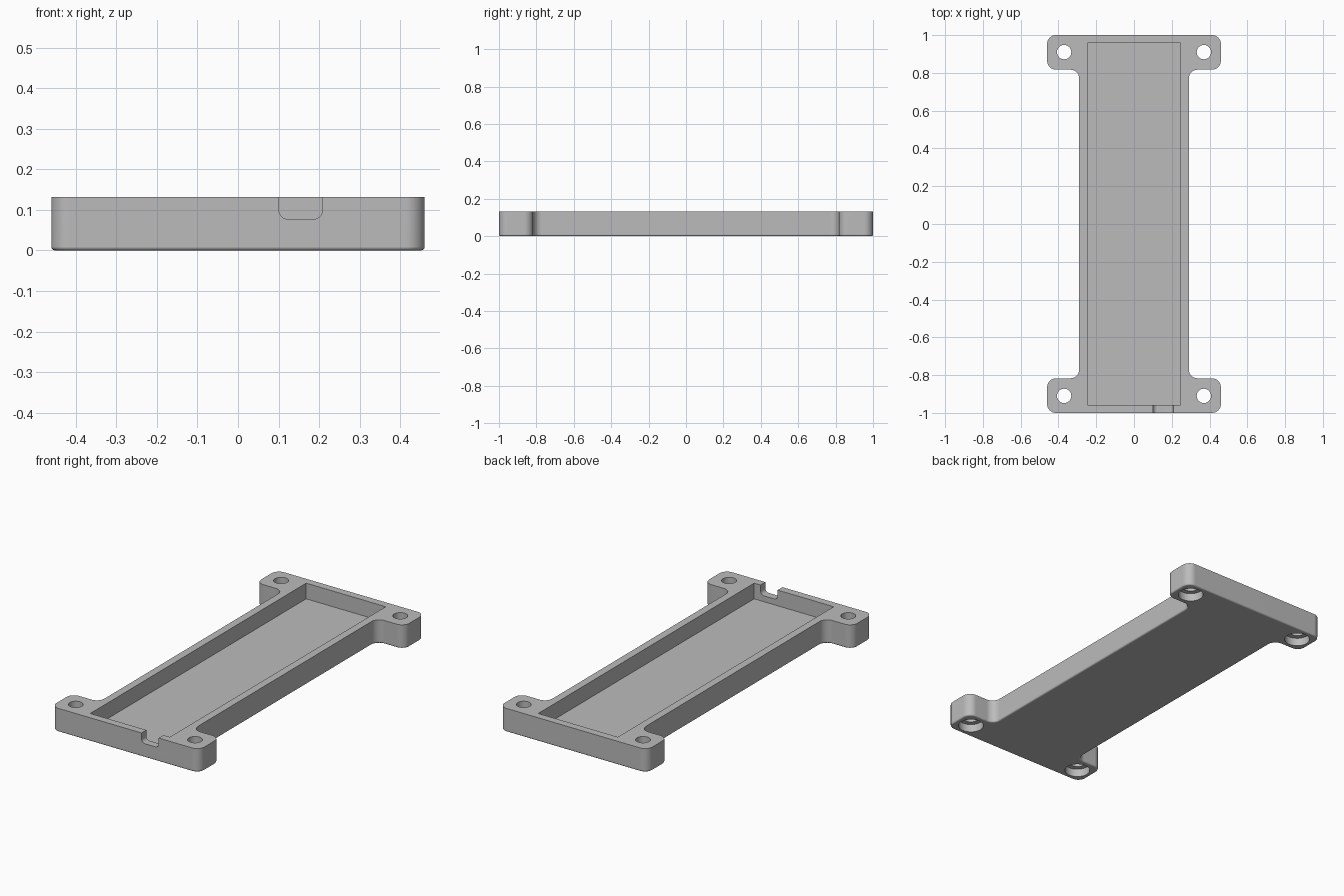
import bpy, bmesh, math
from mathutils import Vector

cube = bpy.data.objects.get("Cube")
if cube:
    bpy.data.objects.remove(cube, do_unlink=True)

HEIGHT, FLOOR = 0.132, 0.044

grey = bpy.data.materials.new("mid_grey")
grey.use_nodes = True
colour = (0.5, 0.5, 0.5, 1)
grey.diffuse_color = colour
grey.node_tree.nodes["Principled BSDF"].inputs["Base Color"].default_value = colour


def rounded(corners, radius, steps=8, sharp=()):
    """Round the right-angled corners of a closed outline."""
    result = []
    for i, corner in enumerate(corners):
        p = Vector(corner)
        if i in sharp:
            result.append(p)
            continue
        to_prev = (Vector(corners[i - 1]) - p).normalized()
        to_next = (Vector(corners[(i + 1) % len(corners)]) - p).normalized()
        centre = p + radius * (to_prev + to_next)
        for s in range(steps + 1):
            t = math.pi / 2 * s / steps
            result.append(centre - radius * (to_next * math.cos(t) + to_prev * math.sin(t)))
    return result


def circle(x, y, radius, sides=40):
    return [(x + radius * math.cos(math.tau * i / sides),
             y + radius * math.sin(math.tau * i / sides)) for i in range(sides)]


def rectangle(x0, x1, y0, y1):
    return [(x0, y0), (x1, y0), (x1, y1), (x0, y1)]


def prism(name, outline, low, high, along_y=False, bottom_bevel=0):
    """Extrude an outline along z, or an x-z outline along y."""
    bm = bmesh.new()
    rings = [[bm.verts.new((a, h, b) if along_y else (a, b, h)) for a, b in outline]
             for h in (low, high)]
    bottom = bm.faces.new(rings[0])
    bm.faces.new(rings[1])
    n = len(outline)
    for i in range(n):
        j = (i + 1) % n
        bm.faces.new((rings[0][i], rings[0][j], rings[1][j], rings[1][i]))
    bmesh.ops.recalc_face_normals(bm, faces=bm.faces)
    if bottom_bevel:
        bmesh.ops.bevel(bm, geom=list(bottom.edges), offset=bottom_bevel,
                        segments=4, profile=0.5, affect='EDGES')
    mesh = bpy.data.meshes.new(name)
    bm.to_mesh(mesh)
    bm.free()
    mesh.materials.append(grey)
    obj = bpy.data.objects.new(name, mesh)
    bpy.context.collection.objects.link(obj)
    return obj


# Tray body with four mounting ears
right_side = [(0.46, -1), (0.46, -0.817), (0.29, -0.817),
              (0.29, 0.817), (0.46, 0.817), (0.46, 1)]
left_side = [(-x, y) for x, y in reversed(right_side)]
tray = prism("tray", rounded(right_side + left_side, 0.047), 0, HEIGHT, bottom_bevel=0.009)

# Cutters: open pocket, cable notch, screw holes and screw head recesses
cutters = [
    prism("pocket_cutter", rectangle(-0.247, 0.247, -0.957, 0.957), FLOOR, 0.2),
    prism("notch_cutter",
          rounded(rectangle(0.101, 0.208, 0.077, 0.2), 0.022, sharp=(2, 3)),
          -1.05, -0.93, along_y=True),
]
for x in (-0.37, 0.37):
    for y in (-0.91, 0.91):
        cutters.append(prism("screw_hole_cutter", circle(x, y, 0.038), -0.05, 0.2))
        cutters.append(prism("screw_head_cutter", circle(x, y, 0.066), -0.05, 0.045))

bpy.ops.object.select_all(action='DESELECT')
bpy.context.view_layer.objects.active = tray
tray.select_set(True)
for cutter in cutters:
    cutter.hide_render = True
    cut = tray.modifiers.new(cutter.name, 'BOOLEAN')
    cut.operation = 'DIFFERENCE'
    cut.solver = 'EXACT'
    cut.object = cutter
    bpy.ops.object.modifier_apply(modifier=cut.name)
    bpy.data.objects.remove(cutter, do_unlink=True)

# Smooth the rounded corners, keep the flat faces flat
bpy.ops.object.shade_smooth_by_angle(angle=math.radians(30))
weighted = tray.modifiers.new("flat_face_normals", 'WEIGHTED_NORMAL')
weighted.keep_sharp = True
